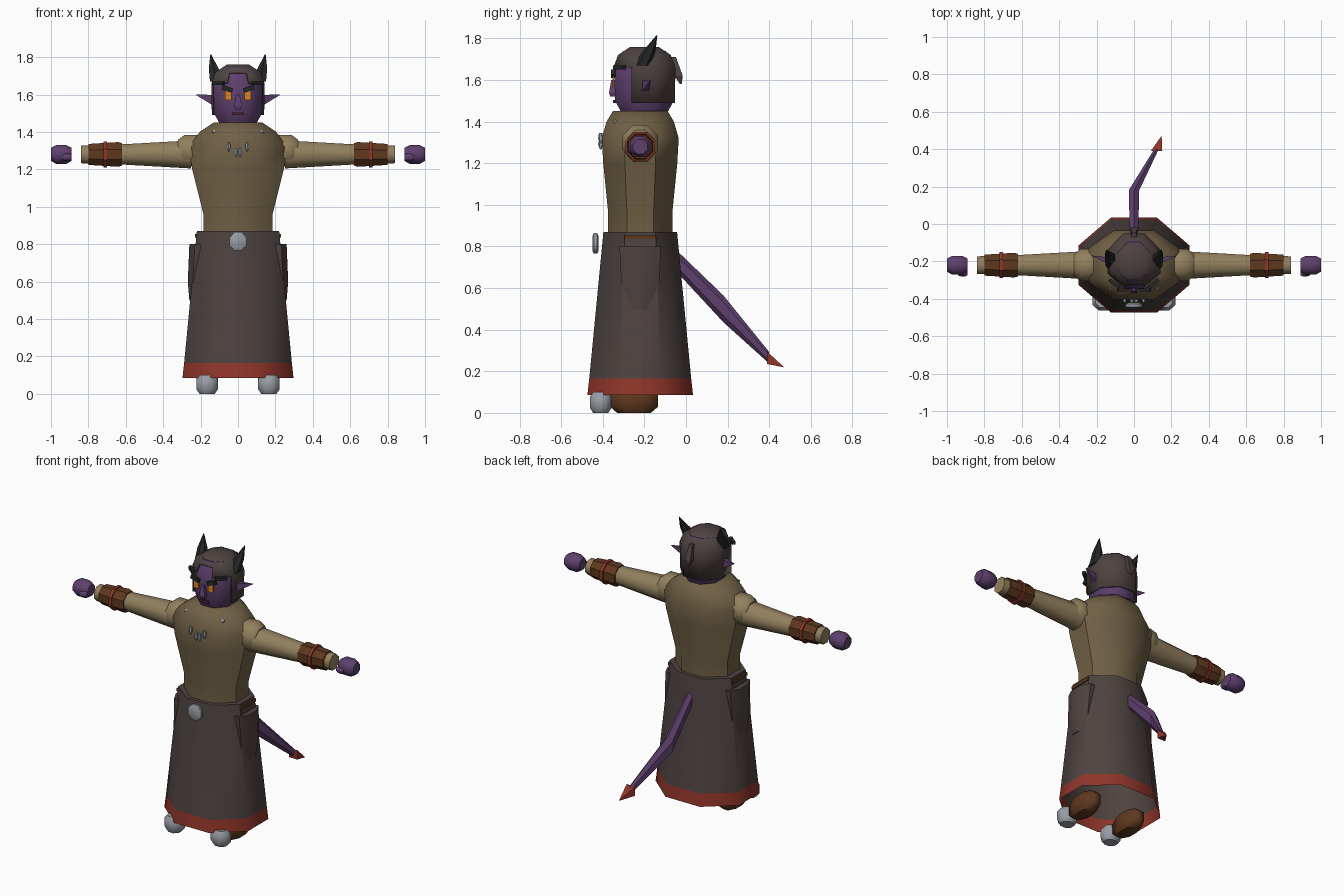
import bpy, bmesh, math
from mathutils import Matrix, Vector, Euler

if "Cube" in bpy.data.objects:
    bpy.data.objects.remove(bpy.data.objects["Cube"], do_unlink=True)


def material(name, red, green, blue):
    """Flat colour from display percentages, stored as linear values."""
    linear = [(channel / 100) ** 2.2 for channel in (red, green, blue)]
    colour = (*linear, 1)
    mat = bpy.data.materials.new(name)
    mat.use_nodes = True
    mat.diffuse_color = colour
    shader = mat.node_tree.nodes["Principled BSDF"]
    shader.inputs["Base Color"].default_value = colour
    return mat


TUNIC = material("tunic olive", 44, 38, 28)
SLEEVE = material("sleeve tan", 57, 50, 37)
CLOTH = material("dark cloth", 31, 27, 26)
RED = material("trim red", 56, 22, 18)
SKIN = material("purple skin", 37, 26, 43)
BLACK = material("horn black", 16, 17, 17)
SILVER = material("silver", 59, 61, 64)
LEATHER = material("brown leather", 37, 23, 14)
ORANGE = material("eye orange", 88, 51, 14)
MOUTH = material("mouth maroon", 33, 16, 22)

# Shared centre lines of the figure
BODY_Y = -0.22
HEAD_Y = -0.2
FACE_Y = -0.35
ARM = (BODY_Y, 1.28)
SPINE = (0, BODY_Y)
SKULL = (0, HEAD_Y)


def finish(name, bm, materials, mirror=False, smooth=35):
    mesh = bpy.data.meshes.new(name)
    bmesh.ops.recalc_face_normals(bm, faces=bm.faces)
    bm.to_mesh(mesh)
    bm.free()
    part = bpy.data.objects.new(name, mesh)
    bpy.context.collection.objects.link(part)
    for mat in materials:
        mesh.materials.append(mat)
    if mirror:
        part.modifiers.new("mirror", "MIRROR")
    bpy.ops.object.select_all(action="DESELECT")
    part.select_set(True)
    bpy.context.view_layer.objects.active = part
    bpy.ops.object.shade_smooth_by_angle(angle=math.radians(smooth))
    return part


def same(radius):
    return radius


def place(axis, along, first, second):
    if axis == "x":
        return (along, first, second)
    if axis == "y":
        return (first, along, second)
    return (first, second, along)


def skin_rings(axis, profile, at, to=None, depth=same, sides=8, closed_start=True):
    """Skin a profile of (position, radius) whose centre runs from at to to."""
    bm = bmesh.new()
    loops = []
    start, stop = profile[0][0], profile[-1][0]
    at, to = Vector(at), Vector(to or at)
    flat = 1 / math.cos(math.pi / sides)
    for along, radius in profile:
        centre = at.lerp(to, (along - start) / (stop - start))
        loop = []
        for i in range(sides):
            angle = (i + 0.5) * math.tau / sides
            first = centre.x + flat * radius * math.cos(angle)
            second = centre.y + flat * depth(radius) * math.sin(angle)
            loop.append(bm.verts.new(place(axis, along, first, second)))
        loops.append(loop)
    for low, high in zip(loops, loops[1:]):
        for i in range(sides):
            bm.faces.new((low[i - 1], low[i], high[i], high[i - 1]))
    if closed_start:
        bm.faces.new(loops[0])
    bm.faces.new(loops[-1])
    return bm


def loft(name, mat, axis, profile, at, to=None, depth=same, sides=8, mirror=True, smooth=50):
    bm = skin_rings(axis, profile, at, to, depth, sides)
    return finish(name, bm, [mat], mirror, smooth)


def barrel(name, mat, axis, start, stop, radius, at, ratio=1, mirror=True):
    """Chunky rounded drum with bevelled ends."""
    edge = (stop - start) / 4
    narrow = radius * 0.7
    profile = [(start, narrow), (start + edge, radius), (stop - edge, radius), (stop, narrow)]
    return loft(name, mat, axis, profile, at, depth=lambda r: r * ratio, mirror=mirror)


def box(name, mat, centre, size, turn=(0, 0, 0), mirror=True):
    bm = bmesh.new()
    rotation = Euler([math.radians(angle) for angle in turn])
    matrix = Matrix.LocRotScale(Vector(centre), rotation, Vector(size))
    bmesh.ops.create_cube(bm, size=1, matrix=matrix)
    return finish(name, bm, [mat], mirror)


# Skirt, open below, with a red hem
hem_top = 0.165
bm = skin_rings("z", [(0.085, 0.297), (hem_top, 0.288), (0.87, 0.22)], SPINE,
                depth=lambda r: r - 0.043, closed_start=False)
for face in bm.faces:
    face.material_index = int(face.calc_center_median().z < hem_top)
finish("skirt", bm, [CLOTH, RED], smooth=50)

# Pockets, side tabs and buckle
loft("pocket", CLOTH, "z", [(0.5, 0.03), (0.6, 0.045), (0.8, 0.05)],
     (0.23, BODY_Y), (0.21, BODY_Y), depth=lambda r: r * 2, smooth=35)
box("belt_tab", LEATHER, (0.22, BODY_Y, 0.845), (0.02, 0.15, 0.02))
barrel("buckle", SILVER, "y", -0.45, -0.42, 0.045, (0, 0.815), ratio=1.1, mirror=False)

# Tunic
loft("tunic", TUNIC, "z", [(0.86, 0.185), (0.96, 0.185), (1.2, 0.245), (1.32, 0.262),
                           (1.4, 0.205), (1.45, 0.13)],
     SPINE, depth=lambda r: 0.08 + 0.4 * r, mirror=False)

# Arms with shoulder caps, cuffs and hands
barrel("shoulder", SLEEVE, "x", 0.18, 0.32, 0.085, (BODY_Y, 1.3))
loft("sleeve", SLEEVE, "x", [(0.25, 0.075), (0.6, 0.055), (0.84, 0.047)], ARM)
loft("cuff", LEATHER, "x", [(0.62, 0.06), (0.64, 0.066), (0.8, 0.056)], ARM, smooth=35)
loft("cuff_band", RED, "x", [(0.7, 0.07), (0.72, 0.07)], ARM, smooth=35)
barrel("hand", SKIN, "x", 0.89, 1, 0.05, ARM)
barrel("thumb", SKIN, "x", 0.89, 0.94, 0.02, (-0.26, 1.265))

# Boots with silver toe caps
barrel("boot", LEATHER, "z", 0, 0.12, 0.058, (0.165, -0.25), ratio=2)
barrel("toe_cap", SILVER, "z", 0, 0.1, 0.058, (0.165, -0.41), ratio=0.9)

# Head, with hair left open around the face
loft("head", SKIN, "z", [(1.43, 0.09), (1.5, 0.128), (1.66, 0.132), (1.74, 0.09)],
     SKULL, depth=lambda r: r + 0.013, mirror=False)
brow_line = 1.66
bm = skin_rings("z", [(1.49, 0.14), (brow_line, 0.142), (1.72, 0.12), (1.76, 0.06)],
                SKULL, depth=lambda r: r + 0.007, closed_start=False)
opening = []
for face in bm.faces:
    centre = face.calc_center_median()
    peak = centre.z < 1.7 and abs(centre.x) < 0.03
    if centre.y < HEAD_Y - 0.07 and (centre.z < brow_line or peak):
        opening.append(face)
bmesh.ops.delete(bm, geom=opening, context="FACES")
hair = finish("hair", bm, [CLOTH], smooth=50)
hair.modifiers.new("thickness", "SOLIDIFY").thickness = 0.012
loft("hair_tuft", CLOTH, "z", [(1.58, 0.004), (1.62, 0.02), (1.71, 0.012)],
     (0, -0.025), (0, -0.06), sides=4, mirror=False, smooth=20)
barrel("nape", SKIN, "z", 1.44, 1.5, 0.08, (0, -0.15), ratio=0.5, mirror=False)

# Horns and ears
loft("horn", BLACK, "z", [(1.67, 0.035), (1.74, 0.026), (1.815, 0.002)],
     (0.115, -0.21), (0.146, -0.14), sides=6, smooth=35)
loft("ear", SKIN, "x", [(0.12, 0.02), (0.225, 0.001)],
     (HEAD_Y, 1.565), (-0.17, 1.6), depth=lambda r: r * 1.6, sides=4, smooth=20)

# Face
box("eye", ORANGE, (0.052, FACE_Y, 1.595), (0.036, 0.009, 0.05))
box("inner_brow", BLACK, (0.058, FACE_Y, 1.63), (0.06, 0.02, 0.025), turn=(0, -18, 0))
box("outer_brow", BLACK, (0.105, -0.32, 1.66), (0.07, 0.02, 0.02), turn=(0, 0, 40))
loft("nose", SKIN, "z", [(1.52, 0.014), (1.54, 0.02), (1.6, 0.009)],
     (0, FACE_Y), sides=4, mirror=False, smooth=20)
box("mouth", MOUTH, (0, FACE_Y + 0.01, 1.497), (0.065, 0.02, 0.014), mirror=False)

# Necklace of fangs and beads
for name, x, z in (("inner_fang", 0.012, 1.29), ("outer_fang", 0.05, 1.32)):
    loft(name, SILVER, "z", [(z - 0.025, 0.003), (z, 0.011), (z + 0.025, 0.007)],
         (x, -0.41), sides=6, smooth=35)
for name, x, y, z in (("inner_bead", 0.09, -0.375, 1.37), ("outer_bead", 0.132, -0.34, 1.4)):
    box(name, SILVER, (x, y, z), (0.016, 0.016, 0.016), turn=(45, 0, 0))

# Tail, bent once, with a red barb
bend, tail_end, tip = (0, 0.5), (0.12, 0.265), (0.147, 0.22)
loft("tail_root", SKIN, "y", [(-0.06, 0.022), (0.18, 0.028)], (0, 0.745), bend,
     depth=lambda r: r * 2, sides=6, mirror=False, smooth=35)
loft("tail_end", SKIN, "y", [(0.18, 0.028), (0.4, 0.012)], bend, tail_end,
     depth=lambda r: r * 2, sides=6, mirror=False, smooth=35)
loft("tail_barb", RED, "y", [(0.39, 0.03), (0.47, 0.001)], tail_end, tip,
     sides=4, mirror=False, smooth=20)
